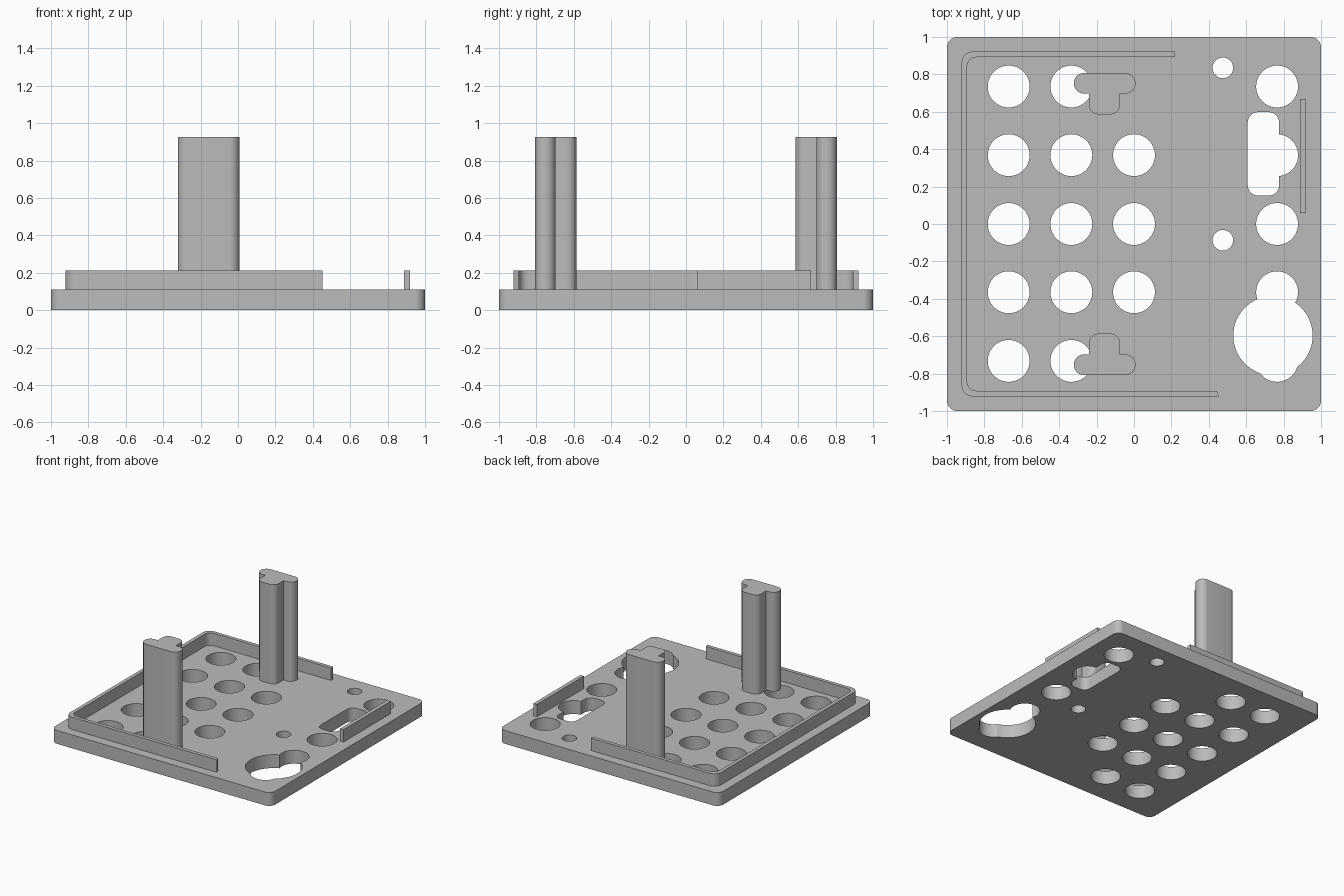
import bpy, bmesh, math
from mathutils import Vector

if "Cube" in bpy.data.objects:
    bpy.data.objects.remove(bpy.data.objects["Cube"])

grey = bpy.data.materials.new("plain grey")
grey.diffuse_color = (0.5, 0.5, 0.5, 1)
grey.use_nodes = True
grey.node_tree.nodes["Principled BSDF"].inputs["Base Color"].default_value = grey.diffuse_color

PLATE, LIP, POST = 0.11, 0.212, 0.925   # top heights


def fillet(corners, steps=8):
    """Outline from (x, y, radius) corners, rounding each one."""
    out, n = [], len(corners)
    for i, (x, y, r) in enumerate(corners):
        p = Vector((x, y))
        if r == 0:
            out.append(p)
            continue
        a = (Vector(corners[i - 1][:2]) - p).normalized()
        b = (Vector(corners[(i + 1) % n][:2]) - p).normalized()
        half = a.angle(b) / 2
        c = p + (a + b).normalized() * r / math.sin(half)
        t = r / math.tan(half)
        u, v = p + a * t - c, p + b * t - c
        sweep = u.angle(v)
        for k in range(steps + 1):
            f = k / steps
            w = (u * math.sin((1 - f) * sweep) + v * math.sin(f * sweep)) / math.sin(sweep)
            out.append(c + w)
    return out


def rect(x0, x1, y0, y1, r=0):
    return fillet([(x0, y0, r), (x1, y0, r), (x1, y1, r), (x0, y1, r)])


def circle(x, y, r, n=48):
    return [Vector((x + r * math.cos(2 * math.pi * k / n),
                    y + r * math.sin(2 * math.pi * k / n))) for k in range(n)]


def extrude(name, outline, z0, z1):
    bm = bmesh.new()
    face = bm.faces.new([bm.verts.new((p.x, p.y, z0)) for p in outline])
    res = bmesh.ops.extrude_face_region(bm, geom=[face])
    top = [g for g in res["geom"] if isinstance(g, bmesh.types.BMVert)]
    bmesh.ops.translate(bm, verts=top, vec=(0, 0, z1 - z0))
    bmesh.ops.recalc_face_normals(bm, faces=bm.faces)
    me = bpy.data.meshes.new(name)
    bm.to_mesh(me)
    bm.free()
    me.materials.append(grey)
    ob = bpy.data.objects.new(name, me)
    bpy.context.collection.objects.link(ob)
    return ob


# Base plate
plate = extrude("base_plate", rect(-1, 1, -1, 1, 0.055), 0, PLATE)

# Openings: grid of round holes, two small holes, slot, large round hole
rows = [0.735, 0.368, 0, -0.365, -0.732]
holes = [circle(x, y, 0.112) for x in (-0.67, -0.335, 0.765) for y in rows]
holes += [circle(0, y, 0.112) for y in rows[1:4]]
holes += [circle(0.475, y, 0.055) for y in (0.835, -0.087)]
holes.append(rect(0.608, 0.776, 0.152, 0.598, 0.055))
holes.append(circle(0.743, -0.597, 0.212, 64))
cutters = []
for h in holes:
    c = extrude("hole_cutter", h, -0.1, PLATE + 0.1)
    c.hide_render = True
    m = plate.modifiers.new("hole", 'BOOLEAN')
    m.operation, m.solver, m.object = 'DIFFERENCE', 'EXACT', c
    cutters.append(c)
bpy.context.view_layer.update()
plate_eval = plate.evaluated_get(bpy.context.evaluated_depsgraph_get())
cut_mesh = bpy.data.meshes.new_from_object(plate_eval)
plate.modifiers.clear()
plate.data = cut_mesh
for c in cutters:
    bpy.data.objects.remove(c)

# Raised lip around three sides, and the short lip on the right
lip = extrude("main_lip", fillet([
    (0.22, 0.922, 0), (-0.922, 0.922, 0.06), (-0.922, -0.922, 0.06), (0.453, -0.922, 0),
    (0.443, -0.892, 0), (-0.892, -0.892, 0.05), (-0.892, 0.892, 0.05), (0.22, 0.892, 0)]),
    PLATE, LIP)
side_lip = extrude("right_lip", rect(0.888, 0.92, 0.058, 0.668), PLATE, LIP)

# Two T-shaped posts, mirrored front to back
parts = [plate, lip, side_lip]
for name, s in (("back_post", 1), ("front_post", -1)):
    tee = [(-0.322, 0.807, 0.053), (-0.322, 0.698, 0.053), (-0.24, 0.698, 0),
           (-0.24, 0.586, 0.05), (-0.075, 0.586, 0.05), (-0.075, 0.698, 0),
           (0.008, 0.698, 0.053), (0.008, 0.807, 0.053)]
    parts.append(extrude(name, fillet([(x, s * y, r) for x, y, r in tee]), PLATE, POST))

# Smooth the rounded walls, keep the edges sharp
for ob in parts:
    bpy.ops.object.select_all(action='DESELECT')
    ob.select_set(True)
    bpy.context.view_layer.objects.active = ob
    bpy.ops.object.shade_smooth_by_angle(angle=math.radians(30))
